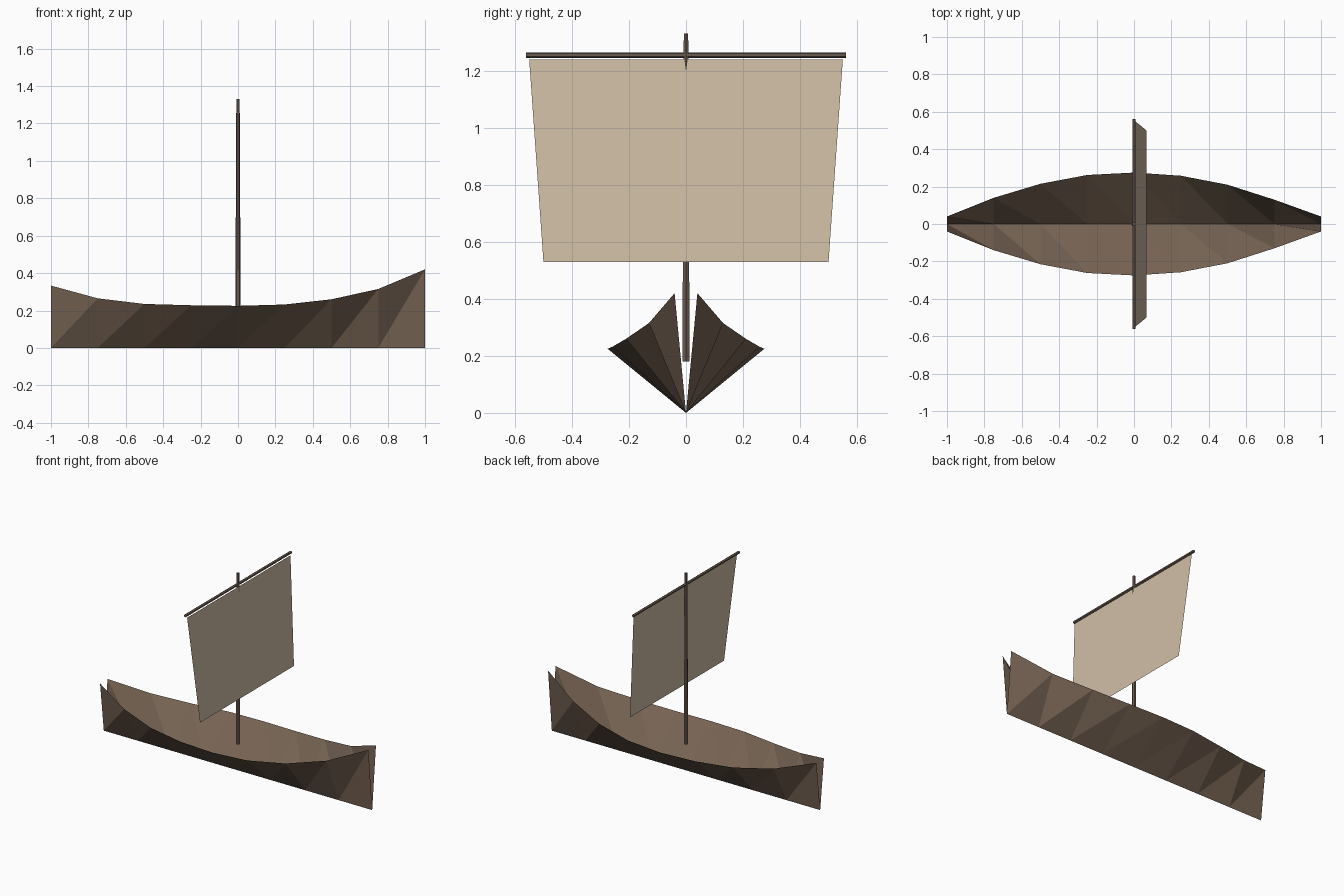
import bpy
from math import pi

cube = bpy.data.objects.get("Cube")
if cube:
    bpy.data.objects.remove(cube, do_unlink=True)


def material(name, rgb):
    """Flat colour from sRGB bytes, stored as linear values."""
    linear = [((c / 255 + 0.055) / 1.055) ** 2.4 for c in rgb]
    mat = bpy.data.materials.new(name)
    mat.use_nodes = True
    mat.diffuse_color = (*linear, 1)
    mat.node_tree.nodes["Principled BSDF"].inputs["Base Color"].default_value = (*linear, 1)
    mat.roughness = 0.9
    return mat


def mesh_object(name, verts, faces, mat):
    mesh = bpy.data.meshes.new(name)
    mesh.from_pydata(verts, [], faces)
    mesh.materials.append(mat)
    obj = bpy.data.objects.new(name, mesh)
    bpy.context.collection.objects.link(obj)
    return obj


def spar(name, r1, r2, length, location, rotation, mat):
    bpy.ops.mesh.primitive_cone_add(vertices=6, radius1=r1, radius2=r2, depth=length,
                                    location=location, rotation=rotation)
    obj = bpy.context.object
    obj.name = obj.data.name = name
    obj.data.materials.append(mat)
    return obj


hull_wood = material("hull_brown", (118, 99, 83))
spar_wood = material("spar_brown", (108, 92, 80))
canvas = material("sail_canvas", (208, 190, 166))

# Hull: two thin sheets rising from a straight keel line, open at both ends
half_width = [0.04, 0.14, 0.215, 0.262, 0.275, 0.258, 0.21, 0.13, 0.04]
rail_height = [0.333, 0.265, 0.235, 0.228, 0.225, 0.232, 0.26, 0.315, 0.42]
count = len(half_width)
stations = [-1 + 2 * i / (count - 1) for i in range(count)]

for name, side in (("hull_front_side", -1), ("hull_back_side", 1)):
    keel = [(x, 0, 0) for x in stations]
    rail = [(x, side * w, z) for x, w, z in zip(stations, half_width, rail_height)]
    faces = []
    for i in range(count - 1):
        k0, k1, r0, r1 = i, i + 1, count + i, count + i + 1
        if side < 0:
            faces += [(k0, k1, r1), (k0, r1, r0)]
        else:
            faces += [(k1, k0, r0), (k1, r0, r1)]
    mesh_object(name, keel + rail, faces, hull_wood)

# Tapered mast and the yard across its top
spar("mast", 0.0145, 0.009, 1.15, (0, 0, 0.755), (0, 0, pi / 2), spar_wood).rotation_euler.z = 0
mast = bpy.data.objects["mast"]
mast.rotation_euler.z = pi / 6 * 3
spar("yard", 0.0095, 0.0095, 1.124, (0, 0, 1.255), (pi / 2, 0, 0), spar_wood)

# Sail: a single sheet, narrower and pushed forward at its foot
mesh_object("sail",
            [(0.067, -0.5, 0.53), (0.067, 0.5, 0.53), (0.006, 0.55, 1.24), (0.006, -0.55, 1.24)],
            [(0, 1, 2, 3)], canvas)
